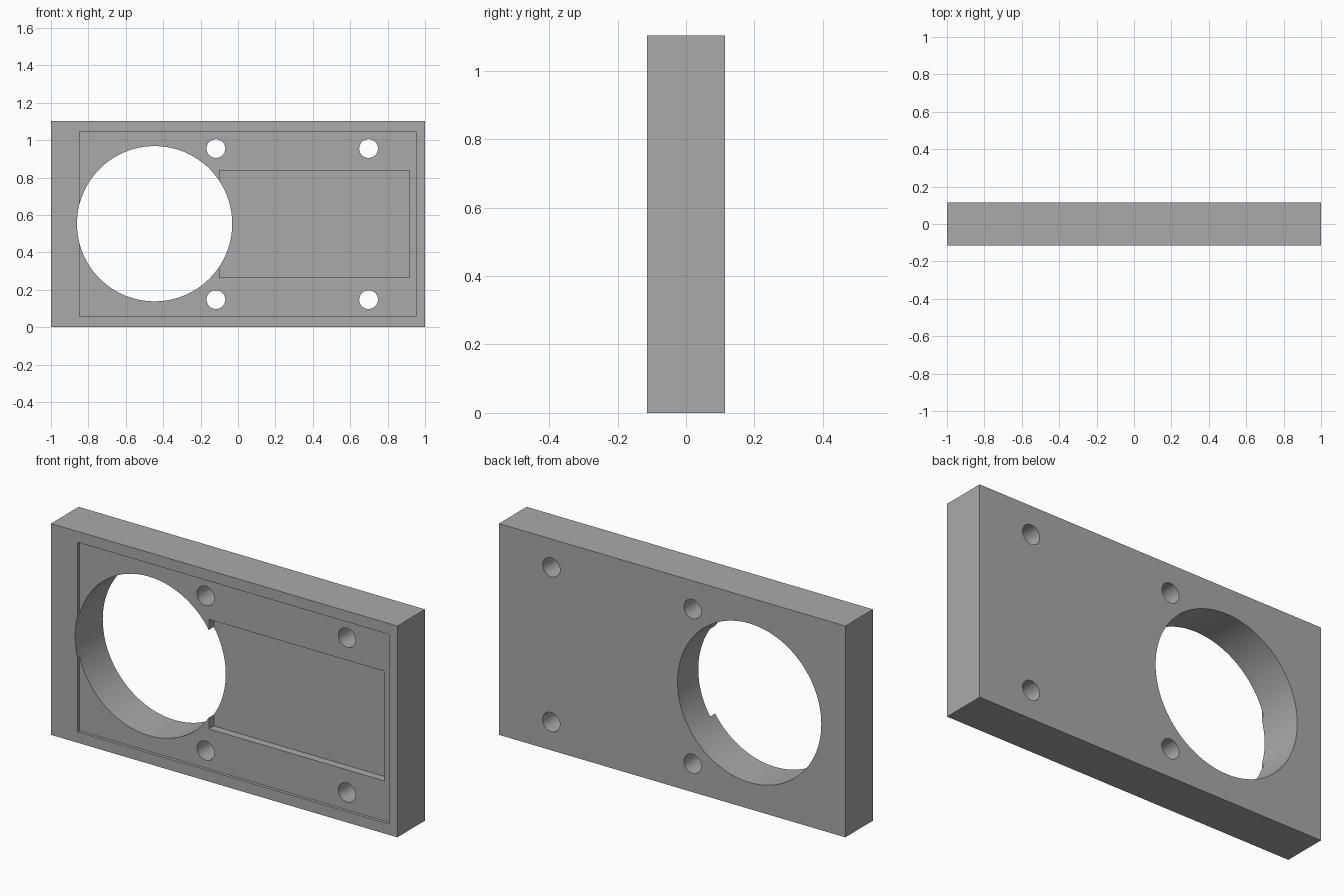
import bpy
import math

cube = bpy.data.objects.get("Cube")
if cube:
    bpy.data.objects.remove(cube, do_unlink=True)

WIDTH, DEPTH, HEIGHT = 2.0, 0.228, 1.103
FRONT, MID = -DEPTH / 2, HEIGHT / 2
RECESS = 0.016
POCKET = RECESS + 0.041

grey = bpy.data.materials.new("plain grey")
grey.use_nodes = True
colour = (0.4, 0.4, 0.4, 1)
grey.diffuse_color = colour
grey.node_tree.nodes["Principled BSDF"].inputs["Base Color"].default_value = colour


def box(name, x0, x1, y0, y1, z0, z1):
    bpy.ops.mesh.primitive_cube_add(
        size=1, location=((x0 + x1) / 2, (y0 + y1) / 2, (z0 + z1) / 2))
    ob = bpy.context.object
    ob.name = name
    ob.scale = (x1 - x0, y1 - y0, z1 - z0)
    bpy.ops.object.transform_apply(location=False, rotation=False, scale=True)
    ob.data.materials.append(grey)
    return ob


def bore(name, x, z, radius, sides):
    bpy.ops.mesh.primitive_cylinder_add(
        vertices=sides, radius=radius, depth=1,
        location=(x, 0, z), rotation=(math.pi / 2, 0, 0))
    ob = bpy.context.object
    ob.name = name
    ob.data.materials.append(grey)
    return ob


# Solid plate
plate = box("mounting_plate", -WIDTH / 2, WIDTH / 2, FRONT, -FRONT, 0, HEIGHT)

# Shallow front recess, deeper pocket, round opening
cutters = [
    box("recess_cutter", -0.847, 0.951, FRONT - 0.2, FRONT + RECESS, MID - 0.495, MID + 0.495),
    box("pocket_cutter", -0.1, 0.916, FRONT - 0.3, FRONT + POCKET, MID - 0.286, MID + 0.286),
    bore("opening_cutter", -0.446, MID + 0.002, 0.415, 128),
]

# Four screw holes
for x in (-0.118, 0.698):
    for side in (-1, 1):
        cutters.append(bore("screw_hole_cutter", x, MID + side * 0.404, 0.05, 48))

for cutter in cutters:
    cutter.hide_render = True
    mod = plate.modifiers.new(cutter.name, "BOOLEAN")
    mod.operation = "DIFFERENCE"
    mod.solver = "EXACT"
    mod.object = cutter

# Bake the cuts, then drop the cutters
bpy.context.view_layer.update()
graph = bpy.context.evaluated_depsgraph_get()
mesh = bpy.data.meshes.new_from_object(plate.evaluated_get(graph))
plate.modifiers.clear()
plate.data = mesh
for cutter in cutters:
    bpy.data.objects.remove(cutter, do_unlink=True)

# Smooth bores with crisp rims
bpy.ops.object.select_all(action="DESELECT")
plate.select_set(True)
bpy.context.view_layer.objects.active = plate
bpy.ops.object.shade_smooth_by_angle(angle=math.radians(30))
